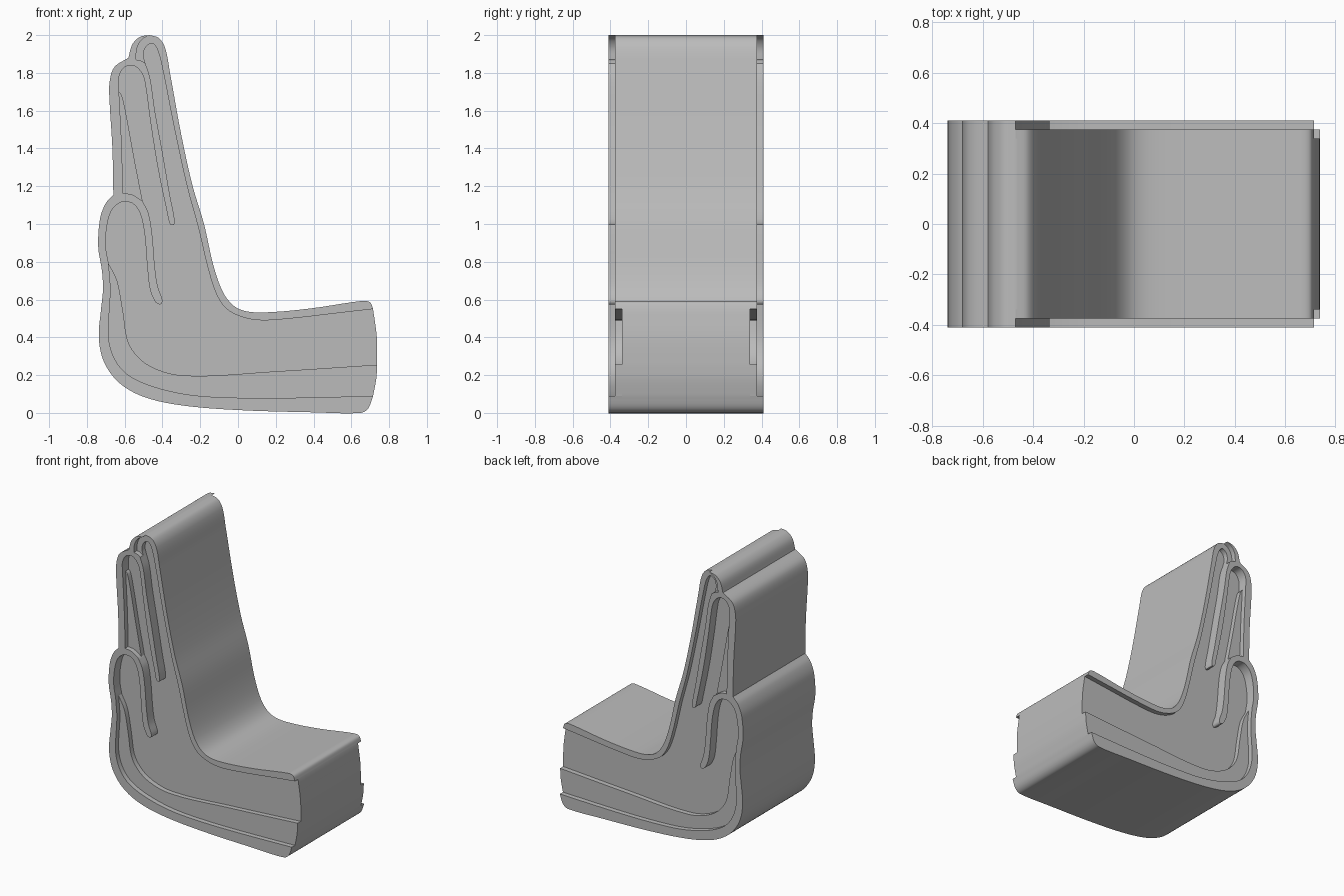
import bpy
import bmesh
import math
from mathutils import Vector

old = bpy.data.objects.get("Cube")
if old:
    bpy.data.objects.remove(old, do_unlink=True)

PANEL, BAND, RIM = 0.34, 0.375, 0.41   # half widths of the three layers

grey = bpy.data.materials.new("plain grey")
grey.use_nodes = True
colour = (0.5, 0.5, 0.5, 1.0)
grey.diffuse_color = colour
grey.node_tree.nodes["Principled BSDF"].inputs["Base Color"].default_value = colour


def smooth_path(points, steps=5):
    """Spline through the points, keeping both ends exact."""
    pts = [Vector(p) for p in points]
    ext = [pts[0]] + pts + [pts[-1]]
    result = []
    for a, b, c, d in zip(ext, ext[1:], ext[2:], ext[3:]):
        reach = (c - b).length
        before = max((b - a).length, reach * 0.2)
        after = max((d - c).length, reach * 0.2)
        tan_b = (c - a) * (reach / (reach + before))
        tan_c = (d - b) * (reach / (reach + after))
        for i in range(steps):
            t = i / steps
            u = 1 - t
            result.append(b * (u * u * (1 + t + t)) + c * (t * t * (1 + u + u))
                          + tan_b * (t * u * u) - tan_c * (t * t * u))
    result.append(pts[-1])
    return result


def back(path):
    return list(reversed(path))


def join(*paths):
    """Chain paths into one closed loop without doubled points."""
    loop = []
    for path in paths:
        for p in path:
            if not loop or (p - loop[-1]).length > 1e-4:
                loop.append(p)
    if (loop[0] - loop[-1]).length < 1e-4:
        loop.pop()
    return loop


def slab(name, loop, near, far, mirrored=True):
    """Extrude a side-on loop in depth, optionally copied to the other side."""
    bm = bmesh.new()
    face = bm.faces.new([bm.verts.new((p.x, near, p.y)) for p in loop])
    grown = bmesh.ops.extrude_face_region(bm, geom=[face], use_keep_orig=True)
    moved = [v for v in grown["geom"] if isinstance(v, bmesh.types.BMVert)]
    bmesh.ops.translate(bm, verts=moved, vec=(0, far - near, 0))
    bmesh.ops.recalc_face_normals(bm, faces=bm.faces)
    caps = [f for f in bm.faces if len(f.verts) > 4]
    bmesh.ops.triangulate(bm, faces=caps)
    mesh = bpy.data.meshes.new(name)
    bm.to_mesh(mesh)
    bm.free()
    mesh.materials.append(grey)
    obj = bpy.data.objects.new(name, mesh)
    bpy.context.collection.objects.link(obj)
    bpy.ops.object.select_all(action="DESELECT")
    obj.select_set(True)
    bpy.context.view_layer.objects.active = obj
    bpy.ops.object.shade_smooth_by_angle(angle=math.radians(35))
    if mirrored:
        mod = obj.modifiers.new("both sides", "MIRROR")
        mod.use_axis = (False, True, False)
        mod.use_mirror_merge = False
    return obj


# Outer silhouette, clockwise from the top
seat_line = smooth_path([
    (-0.47, 2.0), (-0.42, 1.985), (-0.385, 1.93), (-0.36, 1.8), (-0.3, 1.47),
    (-0.24, 1.2), (-0.18, 1.0), (-0.13, 0.78), (-0.08, 0.64), (-0.02, 0.565),
    (0.06, 0.535), (0.2, 0.535), (0.4, 0.555), (0.66, 0.593), (0.7, 0.585),
    (0.715, 0.55)])
end_upper = smooth_path([(0.715, 0.55), (0.735, 0.4), (0.737, 0.255)])
end_lower = smooth_path([(0.737, 0.255), (0.732, 0.18), (0.715, 0.09)])
under_line = smooth_path([
    (0.715, 0.09), (0.69, 0.025), (0.65, 0.0), (0.4, 0.003), (0, 0.015),
    (-0.3, 0.04), (-0.5, 0.085), (-0.63, 0.16), (-0.71, 0.27), (-0.737, 0.4),
    (-0.725, 0.55), (-0.715, 0.65), (-0.72, 0.75), (-0.74, 0.88),
    (-0.73, 1.03), (-0.7, 1.11), (-0.66, 1.155)])
middle_line = smooth_path([
    (-0.66, 1.155), (-0.665, 1.4), (-0.68, 1.65), (-0.68, 1.75),
    (-0.655, 1.83), (-0.58, 1.88)])
top_line = smooth_path([(-0.58, 1.88), (-0.56, 1.95), (-0.52, 1.99), (-0.47, 2.0)])

# Lower fold: arch over the top, tongue, and inside edge
arch_start = smooth_path([(-0.66, 1.155), (-0.61, 1.163)])
arch_mid = smooth_path([(-0.61, 1.163), (-0.56, 1.155), (-0.505, 1.12)])
lower_tongue = smooth_path([
    (-0.505, 1.12), (-0.475, 1.06), (-0.455, 0.95), (-0.44, 0.77),
    (-0.425, 0.67), (-0.4, 0.595), (-0.41, 0.575), (-0.435, 0.585),
    (-0.465, 0.65), (-0.48, 0.77), (-0.495, 0.95), (-0.52, 1.06),
    (-0.56, 1.11), (-0.62, 1.115), (-0.67, 1.07), (-0.695, 0.98),
    (-0.7, 0.88), (-0.685, 0.79)])
lower_inside = smooth_path([
    (-0.685, 0.79), (-0.675, 0.65), (-0.685, 0.4), (-0.65, 0.28),
    (-0.58, 0.2), (-0.45, 0.14), (-0.25, 0.095), (0, 0.08), (0.3, 0.08),
    (0.715, 0.09)])
lower_band_edge = smooth_path([
    (0.737, 0.255), (0.2, 0.22), (-0.28, 0.197), (-0.47, 0.25),
    (-0.575, 0.36), (-0.61, 0.545), (-0.64, 0.7), (-0.685, 0.79)])

# Upper fold: crest, tongue and inside edge
crest = smooth_path([(-0.47, 2.0), (-0.51, 1.975), (-0.535, 1.93), (-0.54, 1.87)])
shoulder = smooth_path([(-0.54, 1.87), (-0.515, 1.865), (-0.49, 1.85)])
upper_tongue = smooth_path([
    (-0.49, 1.85), (-0.465, 1.77), (-0.44, 1.6), (-0.4, 1.38), (-0.36, 1.15),
    (-0.337, 1.03), (-0.34, 0.995), (-0.36, 1.0), (-0.375, 1.06),
    (-0.425, 1.3), (-0.465, 1.55), (-0.485, 1.7), (-0.505, 1.79),
    (-0.55, 1.838), (-0.6, 1.83), (-0.63, 1.78), (-0.63, 1.7)])
upper_inside = smooth_path([(-0.63, 1.7), (-0.615, 1.4), (-0.61, 1.163)])
upper_band_edge = smooth_path([
    (-0.505, 1.12), (-0.55, 1.35), (-0.59, 1.57), (-0.615, 1.68), (-0.63, 1.7)])

# Inside edge of the seat border
seat_inside = smooth_path([
    (0.715, 0.55), (0.5, 0.525), (0.3, 0.502), (0.13, 0.49), (0.03, 0.505),
    (-0.06, 0.55), (-0.115, 0.63), (-0.16, 0.77), (-0.21, 0.98),
    (-0.27, 1.2), (-0.34, 1.52), (-0.395, 1.8), (-0.425, 1.92),
    (-0.455, 1.957), (-0.49, 1.935), (-0.5, 1.89), (-0.49, 1.85)])

# Solid body across the full depth
slab("chair_body",
     join(seat_line, end_upper, end_lower, under_line, middle_line, top_line),
     -PANEL, PANEL, mirrored=False)

# Middle layer on each side
slab("seat_border", join(seat_line, seat_inside, back(shoulder), back(crest)),
     PANEL, BAND)
slab("lower_band", join(lower_inside, back(end_lower), lower_band_edge),
     PANEL, BAND)
slab("upper_band", join(upper_inside, arch_mid, upper_band_edge), PANEL, BAND)

# Outermost rims on each side
slab("lower_rim",
     join(under_line, arch_start, arch_mid, lower_tongue, lower_inside),
     PANEL, RIM)
slab("upper_rim",
     join(middle_line, top_line, crest, shoulder, upper_tongue, upper_inside,
          back(arch_start)),
     PANEL, RIM)
